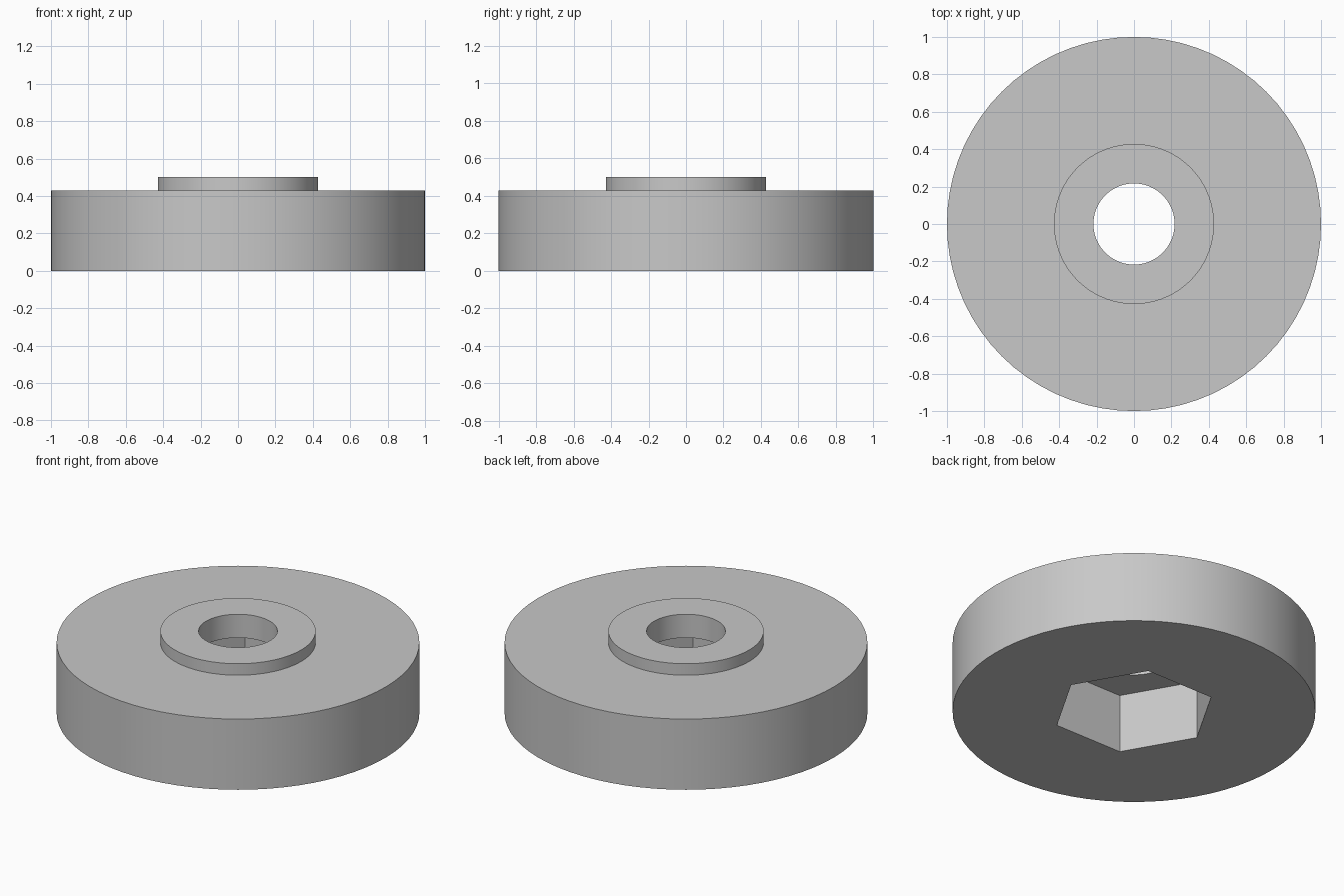
import bpy, bmesh, math

cube = bpy.data.objects.get("Cube")
if cube:
    bpy.data.objects.remove(cube, do_unlink=True)

SIDES = 72
bm = bmesh.new()


def ring(radius, z, n=SIDES):
    """Closed loop of n vertices, the first one on +x."""
    step = math.tau / n
    return [bm.verts.new((radius * math.cos(i * step), radius * math.sin(i * step), z))
            for i in range(n)]


def wall(a, b):
    """Quads between two loops of equal count."""
    for i in range(len(a)):
        j = (i + 1) % len(a)
        bm.faces.new((a[i], a[j], b[j], b[i]))


def flat_cap(a, b):
    """Flat face strip between a round loop and a hexagonal one."""
    edges = [bm.edges.get((r[i - 1], r[i])) for r in (a, b) for i in range(len(r))]
    bmesh.ops.triangle_fill(bm, edges=edges, use_beauty=True)


# Turned profile: disc rim, raised boss and bore
profile = [(1.0, 0.0), (1.0, 0.43), (0.428, 0.43), (0.428, 0.5), (0.217, 0.5), (0.217, 0.357)]
rings = [ring(r, z) for r, z in profile]
for lower, upper in zip(rings, rings[1:]):
    wall(lower, upper)

# Hexagonal nut pocket in the underside
pocket_mouth = ring(0.452, 0.0, 6)
pocket_top = ring(0.452, 0.357, 6)
wall(pocket_mouth, pocket_top)
flat_cap(rings[0], pocket_mouth)
flat_cap(rings[-1], pocket_top)
bmesh.ops.recalc_face_normals(bm, faces=bm.faces)

mesh = bpy.data.meshes.new("wheel_body")
bm.to_mesh(mesh)
bm.free()
body = bpy.data.objects.new("wheel_body", mesh)
bpy.context.collection.objects.link(body)

# Plain grey material
grey = bpy.data.materials.new("light_grey")
grey.use_nodes = True
colour = (0.58, 0.58, 0.58, 1.0)
grey.diffuse_color = colour
grey.node_tree.nodes["Principled BSDF"].inputs["Base Color"].default_value = colour
mesh.materials.append(grey)

# Smooth round walls, crisp rims and hexagon corners
bpy.ops.object.select_all(action="DESELECT")
body.select_set(True)
bpy.context.view_layer.objects.active = body
bpy.ops.object.shade_smooth_by_angle(angle=math.radians(30))
